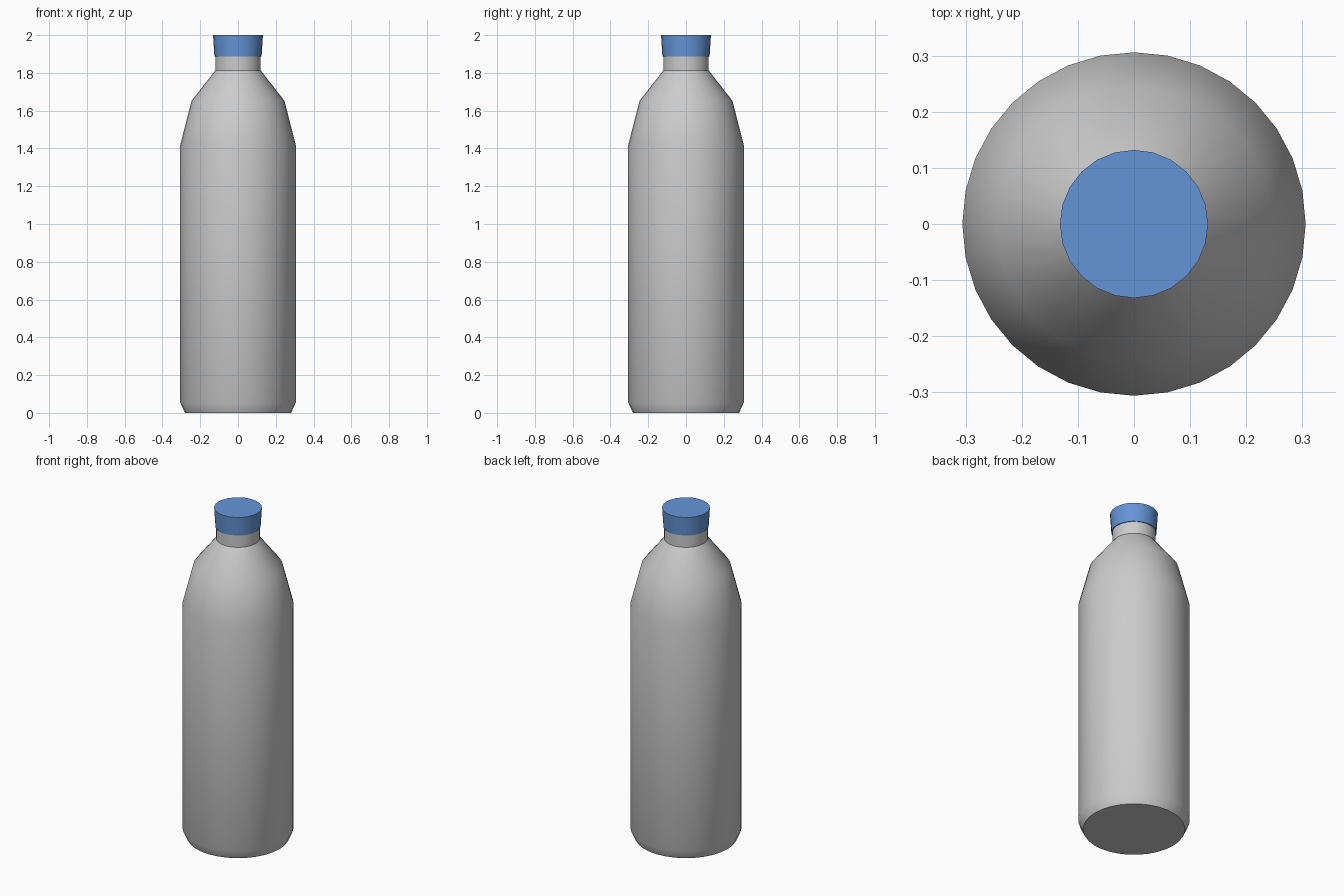
import bpy, bmesh, math

cube = bpy.data.objects.get("Cube")
if cube:
    bpy.data.objects.remove(cube, do_unlink=True)


def material(name, rgb):
    m = bpy.data.materials.new(name)
    m.use_nodes = True
    m.diffuse_color = (*rgb, 1)
    bsdf = next(n for n in m.node_tree.nodes if n.type == 'BSDF_PRINCIPLED')
    bsdf.inputs["Base Color"].default_value = (*rgb, 1)
    return m


def lathe(name, profile, sides, mat):
    """Revolve (radius, height) points around z and close both ends."""
    bm = bmesh.new()
    rings = []
    for r, z in profile:
        rings.append([bm.verts.new((r * math.cos(2 * math.pi * i / sides),
                                    r * math.sin(2 * math.pi * i / sides), z))
                      for i in range(sides)])
    for low, high in zip(rings, rings[1:]):
        for i in range(sides):
            j = (i + 1) % sides
            bm.faces.new((low[i], low[j], high[j], high[i]))
    bm.faces.new(rings[0][::-1])
    bm.faces.new(rings[-1])
    mesh = bpy.data.meshes.new(name)
    bm.to_mesh(mesh)
    bm.free()
    mesh.materials.append(mat)
    ob = bpy.data.objects.new(name, mesh)
    bpy.context.collection.objects.link(ob)
    bpy.ops.object.select_all(action='DESELECT')
    ob.select_set(True)
    bpy.context.view_layer.objects.active = ob
    bpy.ops.object.shade_smooth_by_angle(angle=math.radians(30))
    return ob


grey = material("bottle grey", (0.60, 0.60, 0.60))
blue = material("cap blue", (0.13, 0.30, 0.68))

# Bottle: chamfered base, straight wall, two-step shoulder and neck
lathe("bottle_body", [(0.281, 0), (0.306, 0.055), (0.306, 1.418), (0.246, 1.652),
                      (0.12, 1.813), (0.12, 1.90)], 32, grey)

# Cap: flares slightly towards the top
lathe("bottle_cap", [(0.125, 1.887), (0.132, 2.0)], 24, blue)
